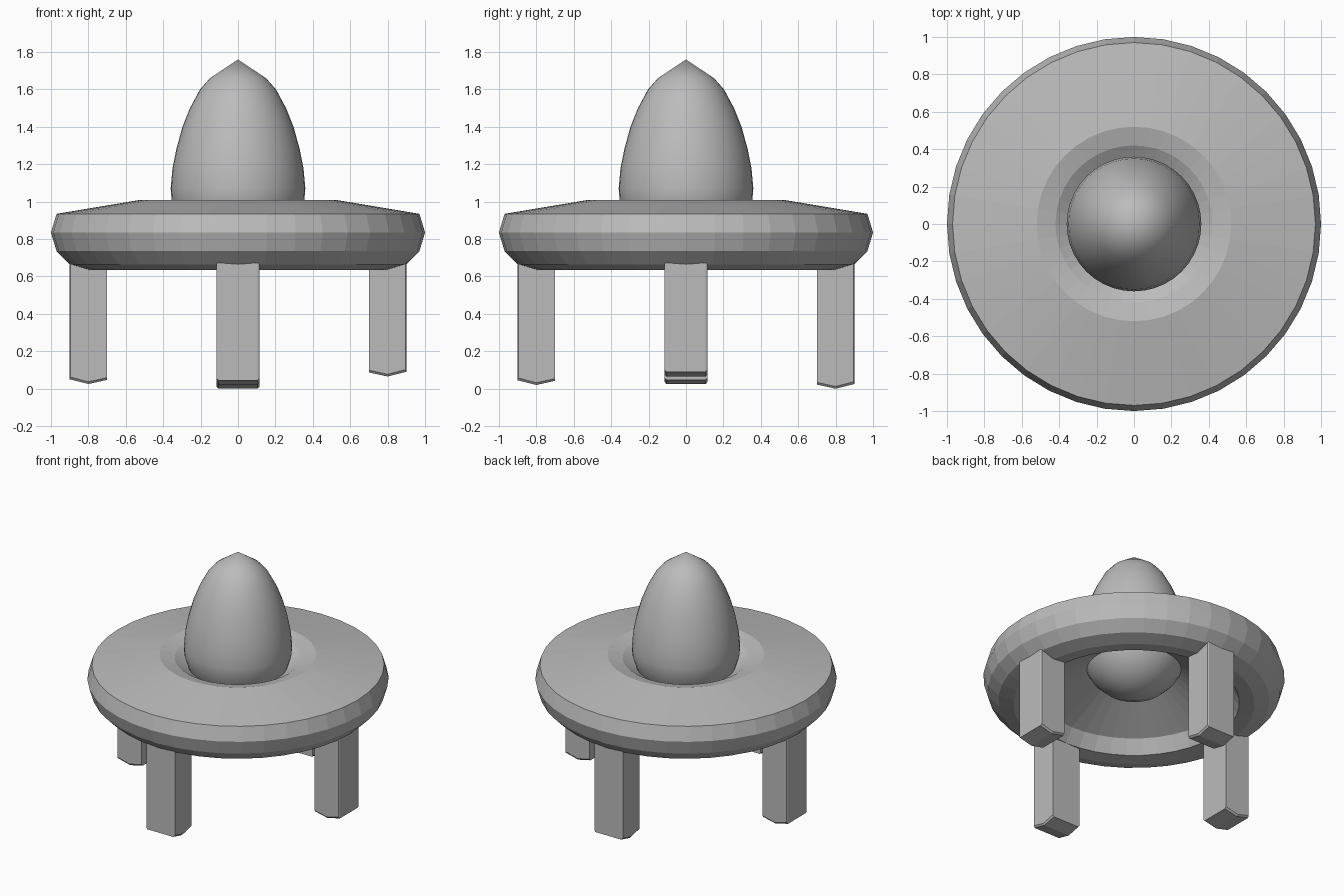
import bpy, bmesh, math
from mathutils import Matrix, Vector

cube = bpy.data.objects.get("Cube")
if cube:
    bpy.data.objects.remove(cube, do_unlink=True)

grey = bpy.data.materials.new("plain grey")
grey.use_nodes = True
colour = (0.5, 0.5, 0.5, 1)
grey.diffuse_color = colour
grey.node_tree.nodes["Principled BSDF"].inputs["Base Color"].default_value = colour


def finish(name, bm):
    bmesh.ops.recalc_face_normals(bm, faces=bm.faces)
    mesh = bpy.data.meshes.new(name)
    bm.to_mesh(mesh)
    bm.free()
    mesh.materials.append(grey)
    obj = bpy.data.objects.new(name, mesh)
    bpy.context.collection.objects.link(obj)
    return obj


def lathe(name, profile, segments, closed=False):
    """Spin a list of (radius, height) points around the z axis."""
    bm = bmesh.new()
    verts = [bm.verts.new((r, 0, z)) for r, z in profile]
    ends = verts[1:] + verts[:1] if closed else verts[1:]
    edges = [bm.edges.new(pair) for pair in zip(verts, ends)]
    bmesh.ops.spin(bm, geom=verts + edges, axis=(0, 0, 1), cent=(0, 0, 0),
                   angle=math.tau, steps=segments, use_duplicate=False)
    bmesh.ops.remove_doubles(bm, verts=bm.verts, dist=0.0005)
    return finish(name, bm)


# Hollow dish with a faceted rim and a dip around the centre
lathe("dish", [
    (0.33, 0.93), (0.42, 0.985), (0.52, 1.01), (0.97, 0.935), (1.0, 0.835),
    (0.97, 0.735), (0.9, 0.665), (0.8, 0.635), (0.7, 0.645), (0.64, 0.74),
    (0.31, 0.9)], 40, closed=True)

# Smooth pointed dome with a rounded underside
dome = lathe("dome", [
    (0, 0.70), (0.1, 0.715), (0.2, 0.765), (0.28, 0.84), (0.33, 0.93),
    (0.355, 1.01), (0.36, 1.07), (0.35, 1.18), (0.33, 1.28), (0.297, 1.4),
    (0.257, 1.5), (0.203, 1.6), (0.15, 1.66), (0, 1.76)], 40)
for face in dome.data.polygons:
    face.use_smooth = True


def leg(name, angle, tip):
    """Upright with a slightly bowed outer face and a ridged foot."""
    side = [(0.7, 0.75), (0.7, tip + 0.022), (0.8, tip),
            (0.895, tip + 0.025), (0.895, 0.75)]
    bm = bmesh.new()
    loops = []
    for y, bow in ((-0.115, 0), (-0.105, 0.005), (0.105, 0.005), (0.115, 0)):
        drop = 0 if bow else 0.012
        loops.append([bm.verts.new((r + (bow if r > 0.8 else 0), y,
                                    z + (drop if z < 0.5 else 0)))
                      for r, z in side])
    for a, b in zip(loops, loops[1:]):
        for i in range(len(side)):
            j = (i + 1) % len(side)
            bm.faces.new((a[i], a[j], b[j], b[i]))
    bm.faces.new(loops[0])
    bm.faces.new(loops[-1])
    bm.transform(Matrix.Rotation(angle, 4, "Z"))
    finish(name, bm)


# Four legs of slightly uneven length
for i, (name, tip) in enumerate((("left_leg", 0.065), ("back_leg", 0.0),
                                 ("right_leg", 0.025), ("front_leg", 0.02))):
    leg(name, i * math.pi / 2, tip)
